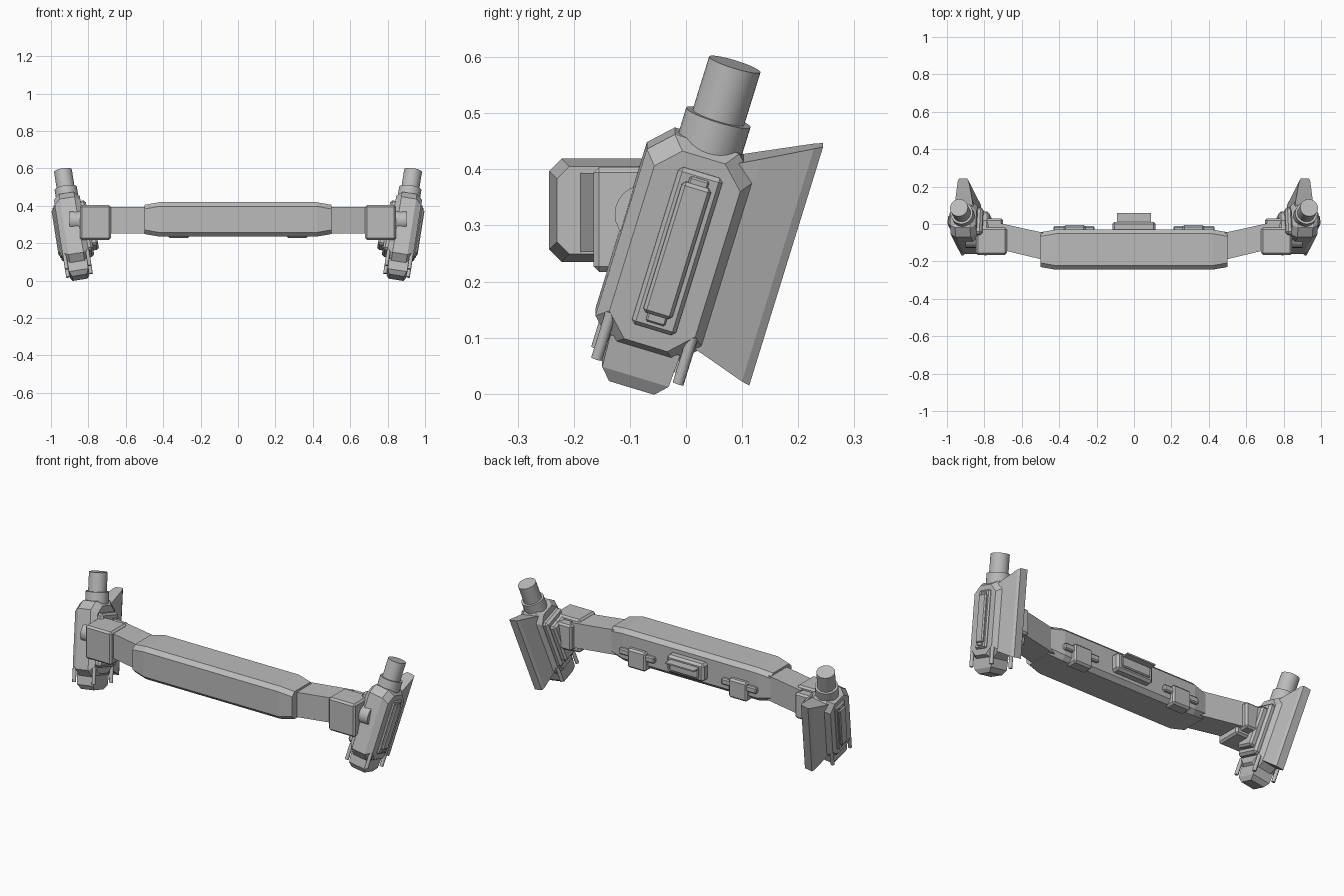
import bpy, bmesh, math
from mathutils import Matrix, Vector

if "Cube" in bpy.data.objects:
    bpy.data.objects.remove(bpy.data.objects["Cube"])

grey = bpy.data.materials.new("plain_grey")
grey.use_nodes = True
grey.diffuse_color = (0.5, 0.5, 0.5, 1)
grey.node_tree.nodes["Principled BSDF"].inputs["Base Color"].default_value = (0.5, 0.5, 0.5, 1)

I = Matrix.Identity(4)
MIRROR = Matrix.Diagonal((-1, 1, 1, 1))
# Leaning frame of an end pod: local z runs up the pod, local y to its back
POD = (Matrix.Translation((0.885, -0.02, 0.265))
       @ Matrix.Rotation(math.radians(9), 4, 'Y')
       @ Matrix.Rotation(math.radians(-17), 4, 'X'))


def finish(name, bm, matrix, bevel=0):
    if bevel:
        bmesh.ops.bevel(bm, geom=bm.edges[:], offset=bevel, segments=1, affect='EDGES')
    bm.transform(matrix)
    bmesh.ops.recalc_face_normals(bm, faces=bm.faces[:])
    me = bpy.data.meshes.new(name)
    bm.to_mesh(me)
    bm.free()
    me.materials.append(grey)
    ob = bpy.data.objects.new(name, me)
    bpy.context.collection.objects.link(ob)
    return ob


def box(name, lo, hi, bevel=0.006, matrix=I):
    lo, hi = Vector(lo), Vector(hi)
    bm = bmesh.new()
    bmesh.ops.create_cube(bm, size=1)
    size = hi - lo
    bm.transform(Matrix.Translation((lo + hi) / 2) @ Matrix.Diagonal((*size, 1)))
    return finish(name, bm, matrix, bevel)


def loft(name, rings, matrix=I, bevel=0):
    """Skin a row of matching cross-sections and cap both ends."""
    bm = bmesh.new()
    rows = [[bm.verts.new(p) for p in ring] for ring in rings]
    n = len(rows[0])
    for a, b in zip(rows, rows[1:]):
        for i in range(n):
            j = (i + 1) % n
            bm.faces.new((a[i], a[j], b[j], b[i]))
    bm.faces.new(rows[0])
    bm.faces.new(rows[-1])
    return finish(name, bm, matrix, bevel)


def cylinder(name, r, z0, z1, matrix, sides=32):
    bm = bmesh.new()
    bmesh.ops.create_cone(bm, cap_ends=True, segments=sides, radius1=r, radius2=r, depth=z1 - z0)
    ob = finish(name, bm, matrix @ Matrix.Translation((0, 0, (z0 + z1) / 2)))
    for p in ob.data.polygons:
        p.use_smooth = len(p.vertices) == 4
    return ob


def chamfered(x, y, z, hy, hz, c):
    """Eight-sided section across x."""
    pts = [(-hy + c, -hz), (hy - c, -hz), (hy, -hz + c), (hy, hz - c),
           (hy - c, hz), (-hy + c, hz), (-hy, hz - c), (-hy, -hz + c)]
    return [(x, y + a, z + b) for a, b in pts]


# Central bar with slightly drawn-in ends
loft("central_bar", [chamfered(x, -0.137, 0.327, 0.107 - d, 0.092 - d, 0.022)
                     for x, d in ((-0.5, 0.014), (-0.42, 0), (0.42, 0), (0.5, 0.014))])

# Middle module on the back of the bar
box("rear_module", (-0.115, -0.045, 0.275), (0.115, 0.012, 0.375), 0.012)
box("rear_module_panel", (-0.09, 0, 0.295), (0.09, 0.022, 0.355), 0.005)
box("rear_module_shelf", (-0.09, 0, 0.347), (0.09, 0.058, 0.355), 0)

for side, flip in (("left", I), ("right", MIRROR)):
    def named(part):
        return side + "_" + part
    M = flip @ POD

    # Clip on the back of the bar
    box(named("clip_body"), (0.26, -0.075, 0.227), (0.375, -0.005, 0.335), 0.01, flip)
    box(named("clip_ears"), (0.21, -0.045, 0.285), (0.43, -0.012, 0.32), 0.006, flip)

    # Angled arm and the block at its end
    loft(named("arm"), [[(x, y0, 0.253), (x, y1, 0.253), (x, y1, 0.393), (x, y0, 0.393)]
                        for x, y0, y1 in ((0.47, -0.195, -0.05), (0.72, -0.135, 0.005))], flip)
    box(named("arm_block"), (0.68, -0.165, 0.217), (0.845, -0.02, 0.404), 0.01, flip)
    box(named("arm_block_back"), (0.7, -0.06, 0.24), (0.82, 0.03, 0.385), 0.01, flip)
    axle = flip @ Matrix.Translation((0, -0.075, 0.32)) @ Matrix.Rotation(math.pi / 2, 4, 'Y')
    cylinder(named("axle"), 0.052, 0.8, 0.9, axle, 24)

    # Pod body
    loft(named("pod_body"), [chamfered(x, 0, 0, 0.1 - d, 0.197 - d, 0.04)
                             for x, d in ((-0.068, 0.022), (-0.04, 0), (0.04, 0), (0.072, 0.02))], M)

    # Stacked plates on the outer and inner faces
    box(named("outer_frame"), (0.06, -0.037, -0.146), (0.082, 0.045, 0.15), 0.007, M)
    box(named("outer_panel"), (0.075, -0.024, -0.118), (0.094, 0.03, 0.128), 0.006, M)
    box(named("outer_panel_step"), (0.075, -0.014, -0.133), (0.088, 0.022, 0.14), 0.003, M)
    box(named("inner_plate"), (-0.095, -0.075, -0.14), (-0.05, 0.075, 0.14), 0.012, M)
    box(named("inner_block"), (-0.125, -0.055, -0.11), (-0.08, 0.06, 0.11), 0.01, M)

    # Flared rear fin
    loft(named("fin"), [[(-h, y, z0), (h, y, z0), (h, y, z1), (-h, y, z1)]
                        for y, h, z0, z1 in ((0.06, 0.05, -0.155, 0.18), (0.1, 0.045, -0.166, 0.2),
                                             (0.185, 0.03, -0.196, 0.243), (0.2, 0.022, -0.2, 0.25))], M)

    # Stepped post on top
    post = M @ Matrix.Translation((0, 0.007, 0))
    cylinder(named("post_collar"), 0.06, 0.15, 0.243, post)
    cylinder(named("post"), 0.048, 0.2, 0.343, post)

    # Foot with tapered bottom and four pins
    loft(named("foot"), [[(-hx, -hy, z), (hx, -hy, z), (hx, hy, z), (-hx, hy, z)]
                         for z, hx, hy in ((-0.18, 0.055, 0.065), (-0.24, 0.052, 0.062),
                                           (-0.263, 0.04, 0.042))], M)
    for px, where in ((-0.062, "inner"), (0.062, "outer")):
        for py, end in ((-0.076, "front"), (0.076, "back")):
            cylinder(named(where + "_" + end + "_pin"), 0.01, -0.228, -0.14,
                     M @ Matrix.Translation((px, py, 0)), 12)
